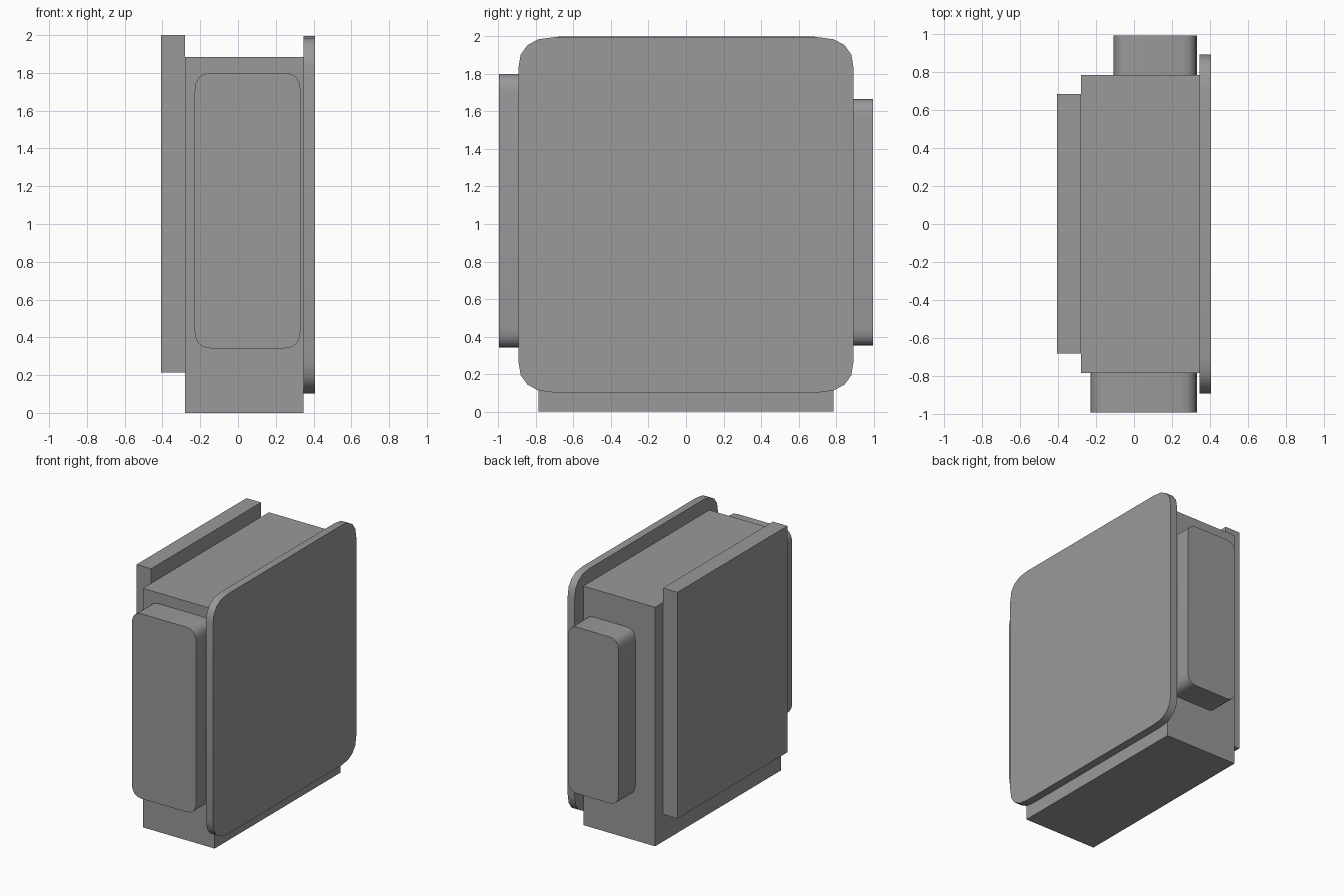
import bpy, bmesh, math

if "Cube" in bpy.data.objects:
    bpy.data.objects.remove(bpy.data.objects["Cube"])

# Mid-grey finish shared by all parts
grey = bpy.data.materials.new("mid_grey")
grey.diffuse_color = (0.32, 0.32, 0.32, 1)
grey.use_nodes = True
grey.node_tree.nodes["Principled BSDF"].inputs["Base Color"].default_value = grey.diffuse_color


def finish(name, bm):
    bmesh.ops.recalc_face_normals(bm, faces=bm.faces)
    mesh = bpy.data.meshes.new(name)
    bm.to_mesh(mesh)
    bm.free()
    mesh.materials.append(grey)
    obj = bpy.data.objects.new(name, mesh)
    bpy.context.collection.objects.link(obj)
    return obj


def box(name, x, y, z):
    bm = bmesh.new()
    bmesh.ops.create_cube(bm, size=1)
    for v in bm.verts:
        for i, (lo, hi) in enumerate((x, y, z)):
            v.co[i] = lo if v.co[i] < 0 else hi
    return finish(name, bm)


def squarish(t):
    """Pushes a sine or cosine outwards for a slightly tighter corner."""
    return math.copysign(abs(t) ** 0.85, t) if abs(t) > 1e-6 else 0


def rounded_slab(name, axis, depth, u, z, ru, rz, seg=4):
    """Rounded rectangle in the (u, z) plane, extruded along axis 'x' or 'y'."""
    outline = []
    corners = ((u[1] - ru, z[1] - rz), (u[0] + ru, z[1] - rz),
               (u[0] + ru, z[0] + rz), (u[1] - ru, z[0] + rz))
    for k, (cu, cz) in enumerate(corners):
        for s in range(seg + 1):
            a = math.pi / 2 * (k + s / seg)
            outline.append((cu + ru * squarish(math.cos(a)),
                            cz + rz * squarish(math.sin(a))))
    bm = bmesh.new()
    rings = []
    for d in depth:
        rings.append([bm.verts.new((d, p, q) if axis == 'x' else (p, d, q))
                      for p, q in outline])
    for ring in rings:
        bm.faces.new(ring)
    n = len(outline)
    for i in range(n):
        j = (i + 1) % n
        bm.faces.new((rings[0][i], rings[0][j], rings[1][j], rings[1][i]))
    obj = finish(name, bm)
    bpy.ops.object.select_all(action='DESELECT')
    obj.select_set(True)
    bpy.context.view_layer.objects.active = obj
    bpy.ops.object.shade_smooth_by_angle(angle=math.radians(35))
    return obj


# Main block and the square-cornered panel on its left
box("main_body", (-0.28, 0.346), (-0.785, 0.785), (0, 1.885))
box("left_panel", (-0.407, -0.28), (-0.683, 0.687), (0.215, 2.0))

# Thin rounded cover on the right
rounded_slab("right_cover", 'x', (0.346, 0.407), (-0.893, 0.893), (0.102, 1.995), 0.19, 0.165)

# Rounded pads on the front and back
rounded_slab("front_pad", 'y', (-0.995, -0.785), (-0.23, 0.332), (0.342, 1.80), 0.085, 0.10)
rounded_slab("back_pad", 'y', (0.785, 0.995), (-0.108, 0.332), (0.353, 1.665), 0.075, 0.09)
